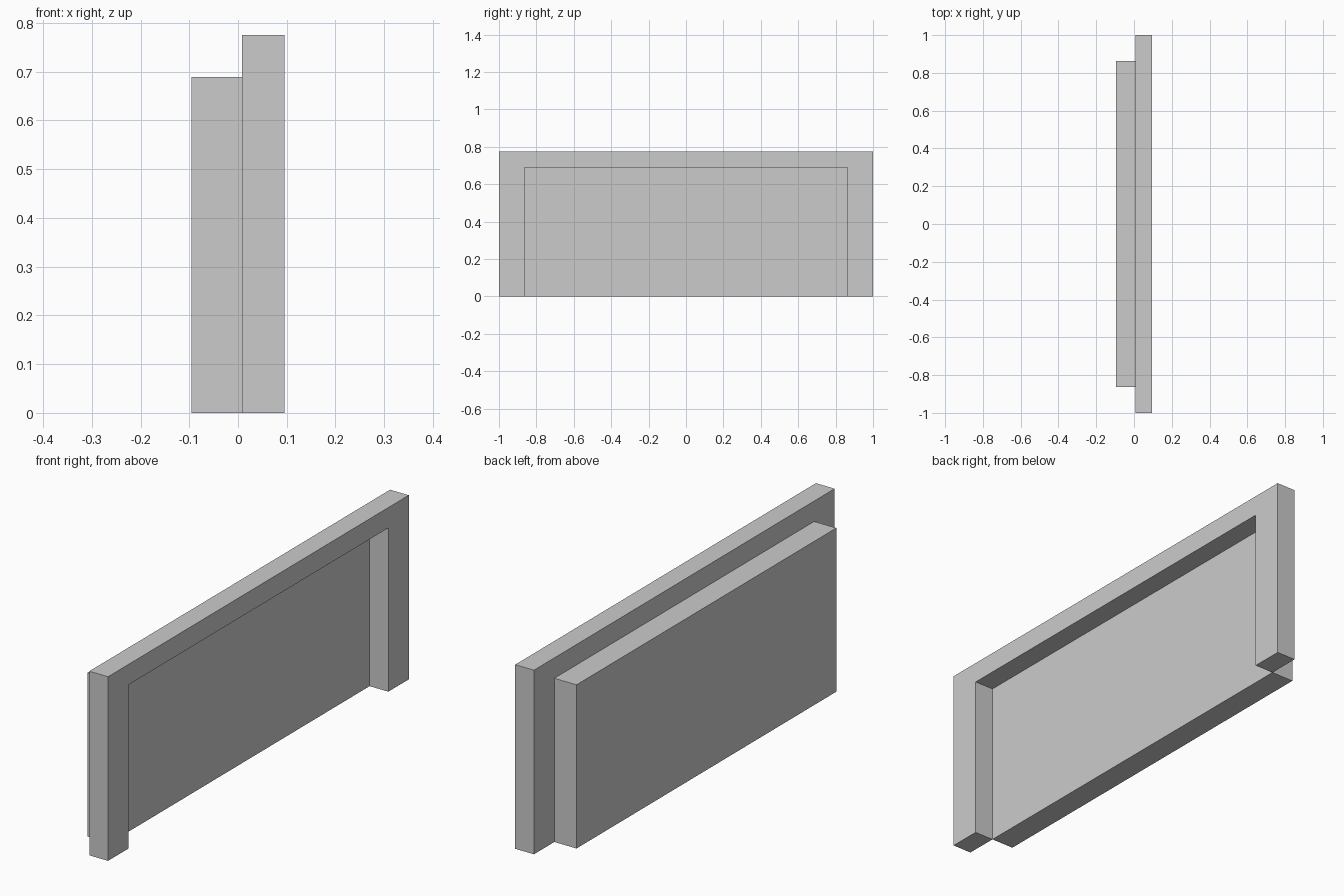
import bpy, bmesh

if "Cube" in bpy.data.objects:
    bpy.data.objects.remove(bpy.data.objects["Cube"])

WIDTH, TOP = 1.0, 0.775          # outer half width and height of surround
INNER, HEAD = 0.864, 0.689       # opening half width and height
BACK, MID, FRONT = -0.095, 0.008, 0.095


def extrude_profile(name, profile, x0, x1):
    """Extrude a (y, z) outline along x."""
    bm = bmesh.new()
    face = bm.faces.new([bm.verts.new((x0, y, z)) for y, z in profile])
    ext = bmesh.ops.extrude_face_region(bm, geom=[face], use_keep_orig=True)
    moved = [v for v in ext["geom"] if isinstance(v, bmesh.types.BMVert)]
    bmesh.ops.translate(bm, verts=moved, vec=(x1 - x0, 0, 0))
    bmesh.ops.recalc_face_normals(bm, faces=bm.faces[:])
    mesh = bpy.data.meshes.new(name)
    bm.to_mesh(mesh)
    bm.free()
    obj = bpy.data.objects.new(name, mesh)
    bpy.context.collection.objects.link(obj)
    return obj


# Upside-down U surround: two jambs and a lintel
half = [(WIDTH, TOP), (WIDTH, 0), (INNER, 0), (INNER, HEAD)]
extrude_profile("surround", half + [(-y, z) for y, z in reversed(half)], MID, FRONT)

# Solid slab filling the opening from behind
extrude_profile("back_panel",
                [(-INNER, 0), (INNER, 0), (INNER, HEAD), (-INNER, HEAD)], BACK, MID)
